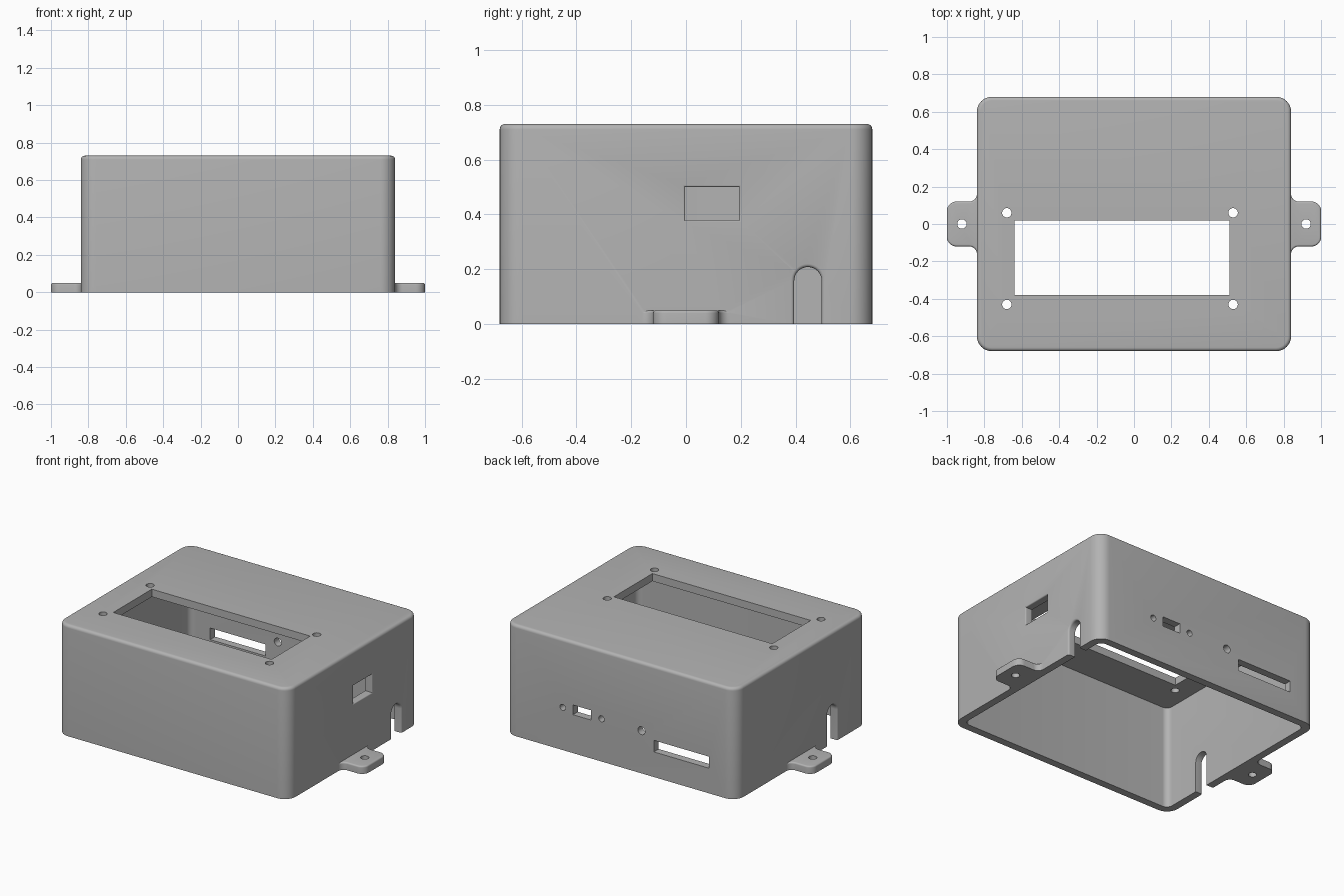
import bpy, bmesh
from math import sin, cos, pi

if "Cube" in bpy.data.objects:
    bpy.data.objects.remove(bpy.data.objects["Cube"], do_unlink=True)

grey = bpy.data.materials.new("plain grey")
grey.use_nodes = True
grey.diffuse_color = (0.45, 0.45, 0.45, 1)
grey.node_tree.nodes["Principled BSDF"].inputs["Base Color"].default_value = grey.diffuse_color

HX, HY, HZ, WALL = 0.84, 0.68, 0.73, 0.05


def arc(cx, cy, r, a0, a1, n=8):
    """Points on an arc, angles in quarter turns."""
    return [(cx + r * cos((a0 + (a1 - a0) * i / n) * pi / 2),
             cy + r * sin((a0 + (a1 - a0) * i / n) * pi / 2)) for i in range(n + 1)]


def rect(cx, cy, hx, hy, r=0):
    """Rectangle outline, rounded when r > 0, as a function of its offset."""
    def outline(o):
        x, y, pts = hx - r, hy - r, []
        for q, (sx, sy) in enumerate([(1, 1), (-1, 1), (-1, -1), (1, -1)]):
            if r:
                pts += arc(cx + sx * x, cy + sy * y, r + o, q, q + 1)
            else:
                pts.append((cx + sx * (hx + o), cy + sy * (hy + o)))
        return pts
    return outline


def disc(cx, cy, r):
    return lambda o: arc(cx, cy, r + o, 0, 4, 32)[:-1]


def arch(cx, half, top):
    return lambda o: ([(cx - half - o, -0.1), (cx + half + o, -0.1)]
                      + arc(cx, top - half, half + o, 0, 2, 16))


def tab_outline(o):
    """Rounded lug with flared roots at the wall."""
    upper = arc(0.95, 0.07, 0.05 + o, 0, 1) + arc(0.88, 0.16, 0.04 - o, 3, 2)
    upper.append((0.81, 0.16))
    return upper + [(x, -y) for x, y in reversed(upper)]


def loft(name, outline, levels, axis="z", sign=1):
    """Solid swept along an axis; levels are (depth, outline offset)."""
    place = {"x": lambda u, v, d: (sign * d, u, v),
             "y": lambda u, v, d: (u, sign * d, v),
             "z": lambda u, v, d: (sign * u, v, d)}[axis]
    bm = bmesh.new()
    rings = [[bm.verts.new(place(u, v, d)) for u, v in outline(o)] for d, o in levels]
    n = len(rings[0])
    for a, b in zip(rings, rings[1:]):
        for i in range(n):
            j = (i + 1) % n
            bm.faces.new((a[i], a[j], b[j], b[i]))
    bm.faces.new(rings[0])
    bm.faces.new(rings[-1])
    bmesh.ops.recalc_face_normals(bm, faces=bm.faces)
    mesh = bpy.data.meshes.new(name)
    bm.to_mesh(mesh)
    bm.free()
    mesh.materials.append(grey)
    obj = bpy.data.objects.new(name, mesh)
    bpy.context.collection.objects.link(obj)
    return obj


def combine(target, tool, operation):
    mod = target.modifiers.new(tool.name, "BOOLEAN")
    mod.operation, mod.object, mod.solver = operation, tool, "EXACT"
    bpy.context.view_layer.objects.active = target
    bpy.ops.object.modifier_apply(modifier=mod.name)
    bpy.data.objects.remove(tool, do_unlink=True)


def rounded_top(height, f, n=5):
    return [(0, 0)] + [(height - f + f * sin(i / n * pi / 2),
                        f * cos(i / n * pi / 2) - f) for i in range(n + 1)]


def flared(surface, f, n=4):
    """Hole through a wall whose outer rim is rounded over by f."""
    return ([(surface - 0.1, 0)]
            + [(surface - f + f * sin(i / n * pi / 2),
                f - f * cos(i / n * pi / 2)) for i in range(n + 1)]
            + [(surface + 0.05, f)])


# Shell, open underneath
case = loft("enclosure_case", rect(0, 0, HX, HY, 0.08), rounded_top(HZ, 0.02))
cavity = loft("cavity", rect(0, 0, HX - WALL, HY - WALL, 0.04), [(-0.1, 0), (HZ - WALL, 0)])
combine(case, cavity, "DIFFERENCE")

# Mounting tabs with screw holes
for side in (1, -1):
    combine(case, loft("tab", tab_outline, rounded_top(0.05, 0.01), sign=side), "UNION")
    combine(case, loft("tab_hole", disc(0.92, 0, 0.025), [(-0.1, 0), (0.1, 0)], sign=side),
            "DIFFERENCE")

cuts = []
# Display opening and its four screw holes in the lid
through_lid = [(HZ - 0.1, 0), (HZ + 0.1, 0)]
cuts.append(loft("display_opening", rect(-0.065, -0.18, 0.575, 0.2), through_lid))
for x in (-0.68, 0.53):
    for y in (-0.43, 0.06):
        cuts.append(loft("display_screw_hole", disc(x, y, 0.025), through_lid))

# Side socket window and cable notches
cuts.append(loft("socket_window", rect(0.095, 0.44, 0.098, 0.06), flared(HX, 0.008), "x"))
cuts.append(loft("right_cable_notch", arch(0.445, 0.05, 0.208), flared(HX, 0.012), "x"))
cuts.append(loft("left_cable_notch", arch(-0.32, 0.05, 0.25), flared(HX, 0.012), "x", -1))

# Ports and round holes in the back wall
through_back = [(HY - 0.1, 0), (HY + 0.1, 0)]
cuts.append(loft("small_port", rect(0.28, 0.284, 0.065, 0.032), through_back, "y"))
cuts.append(loft("wide_port", rect(-0.443, 0.203, 0.2, 0.038), through_back, "y"))
for x, r in ((0.42, 0.02), (0.138, 0.02), (-0.152, 0.026)):
    cuts.append(loft("back_hole", disc(x, 0.28, r), through_back, "y"))

for cut in cuts:
    combine(case, cut, "DIFFERENCE")

bpy.ops.object.select_all(action="DESELECT")
case.select_set(True)
bpy.context.view_layer.objects.active = case
bpy.ops.object.shade_smooth_by_angle(angle=pi / 6)
